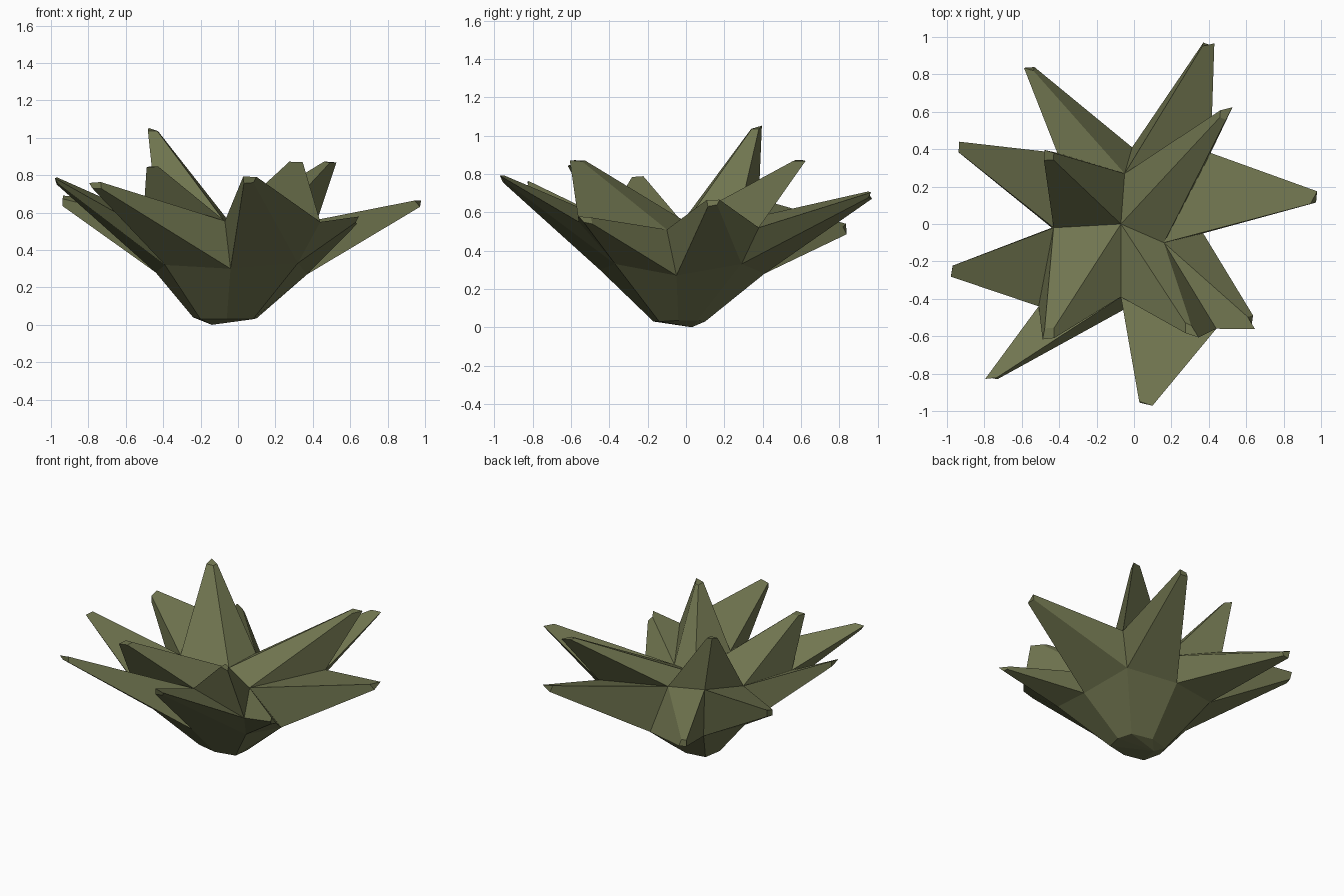
import bpy, bmesh
from mathutils import Vector

if "Cube" in bpy.data.objects:
    bpy.data.objects.remove(bpy.data.objects["Cube"])

green = bpy.data.materials.new("olive_green")
green.diffuse_color = (0.165, 0.18, 0.08, 1)
green.use_nodes = True
green.node_tree.nodes["Principled BSDF"].inputs["Base Color"].default_value = green.diffuse_color

# Core rings, counter-clockwise from east: E NE N NW W SW S SE
TOP = [(.16, -.10, .51), (.41, .38, .52), (-.05, .27, .555), (-.41, .38, .67),
       (-.43, -.02, .55), (-.51, -.44, .52), (-.07, -.39, .555), (.44, -.56, .55)]
MID = [(.37, -.05, .27), (.30, .29, .33), (-.01, .41, .28), (-.36, .32, .31),
       (-.44, -.02, .28), (-.39, -.38, .32), (-.04, -.45, .30), (.32, -.37, .33)]
BASE = [(.10, -.04, .035), (.07, .06, .035), (-.07, .10, .03), (-.20, .07, .025),
        (-.24, -.03, .04), (-.20, -.14, .03), (-.06, -.17, .03), (.08, -.14, .03)]

# Leaf tip centres: outer leaf i sits between ring points i and i+1
OUTER = [(.965, .14, .65), (.395, .96, .69), (-.56, .83, .51), (-.935, .41, .66),
         (-.97, -.25, .77), (-.76, -.825, .745), (.06, -.955, .775), (.63, -.52, .56)]
# Inner leaves sit on the NE, NW, SW and SE corners of the top
INNER = [(.485, .59, .87), (-.455, .365, 1.04), (-.455, -.585, .845), (.30, -.565, .87)]

bm = bmesh.new()
top, mid, base = ([bm.verts.new(p) for p in ring] for ring in (TOP, MID, BASE))
centre = bm.verts.new((-.07, 0, .55))
foot = bm.verts.new((-.14, .03, 0))


def leaf(quad, tip, taper=.14):
    """Extrude a core facet into a tapering leaf with a small blunt end."""
    mean = sum((v.co for v in quad), Vector()) / 4
    end = [bm.verts.new(Vector(tip) + (v.co - mean) * taper) for v in quad]
    for k in range(4):
        n = (k + 1) % 4
        bm.faces.new((quad[k], quad[n], end[n], end[k]))
    bm.faces.new(end)


for i in range(8):
    n = (i + 1) % 8
    leaf((mid[i], mid[n], top[n], top[i]), OUTER[i])
    bm.faces.new((base[i], base[n], mid[n], mid[i]))
    bm.faces.new((foot, base[n], base[i]))
for k in range(4):
    a = 2 * k
    leaf((centre, top[a], top[a + 1], top[(a + 2) % 8]), INNER[k])

bmesh.ops.recalc_face_normals(bm, faces=bm.faces)
mesh = bpy.data.meshes.new("spiky_plant")
bm.to_mesh(mesh)
bm.free()
mesh.materials.append(green)
plant = bpy.data.objects.new("spiky_plant", mesh)
bpy.context.collection.objects.link(plant)
